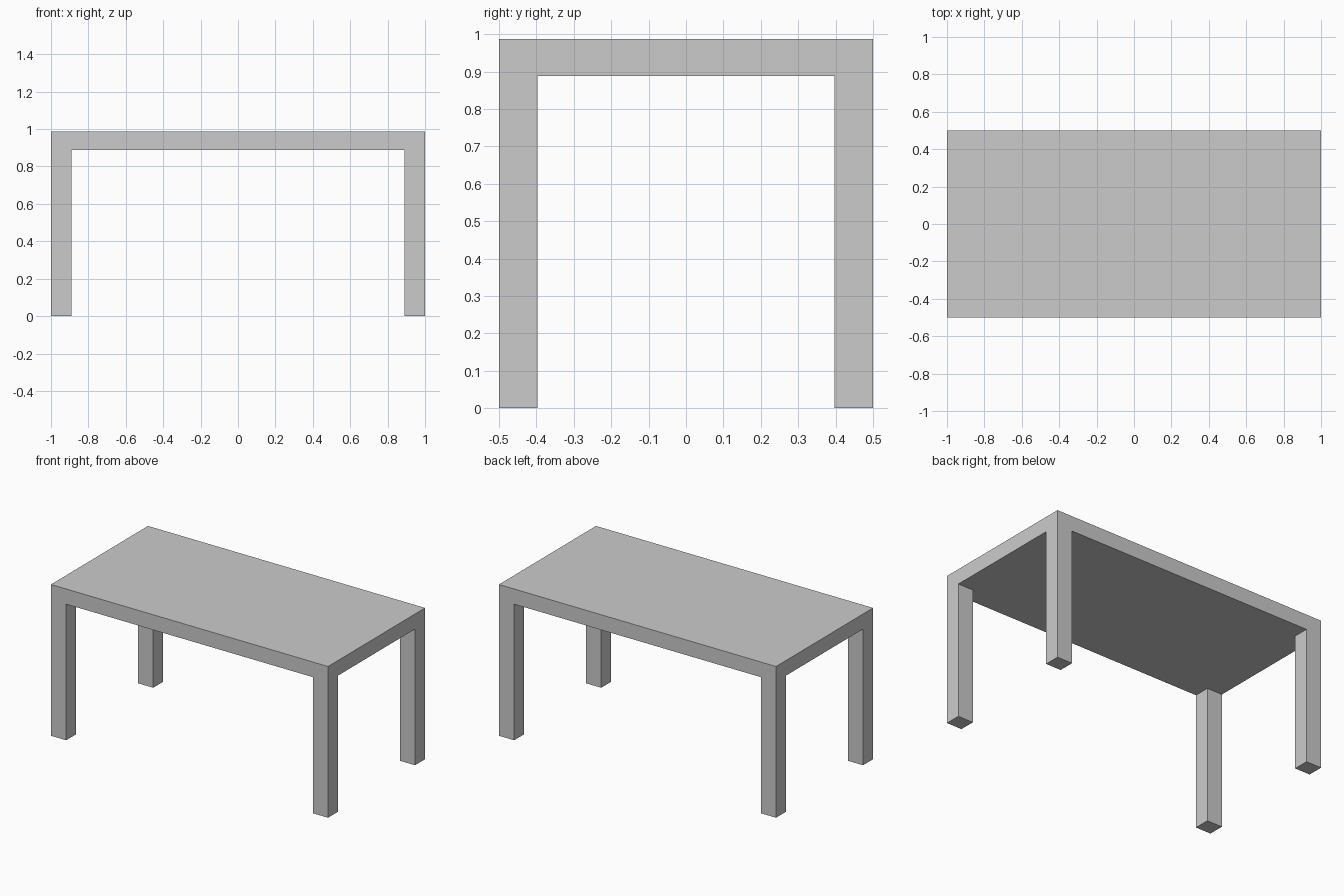
import bpy
import bmesh

if "Cube" in bpy.data.objects:
    bpy.data.objects.remove(bpy.data.objects["Cube"])

HALF_X, HALF_Y = 1.0, 0.5
INNER_X, INNER_Y = 0.89, 0.397      # inner faces of the legs
UNDERSIDE, HEIGHT = 0.888, 0.987

bm = bmesh.new()

# Underside: a 3 x 3 grid whose corner cells are the leg footprints
xs = (-HALF_X, -INNER_X, INNER_X, HALF_X)
ys = (-HALF_Y, -INNER_Y, INNER_Y, HALF_Y)
grid = [[bm.verts.new((x, y, UNDERSIDE)) for y in ys] for x in xs]
cells = {}
for i in range(3):
    for j in range(3):
        cells[i, j] = bm.faces.new((grid[i][j], grid[i][j + 1],
                                    grid[i + 1][j + 1], grid[i + 1][j]))

# Table top: thicken the grid upwards, keeping the underside
slab = bmesh.ops.extrude_face_region(bm, geom=list(cells.values()), use_keep_orig=True)
for v in slab["geom"]:
    if isinstance(v, bmesh.types.BMVert):
        v.co.z = HEIGHT

# Legs: pull the four corner cells down to the floor
corners = [cells[i, j] for i in (0, 2) for j in (0, 2)]
legs = bmesh.ops.extrude_discrete_faces(bm, faces=corners)
for face in legs["faces"]:
    for v in face.verts:
        v.co.z = 0.0

bmesh.ops.recalc_face_normals(bm, faces=bm.faces[:])
mesh = bpy.data.meshes.new("table")
bm.to_mesh(mesh)
bm.free()
bpy.context.collection.objects.link(bpy.data.objects.new("table", mesh))
